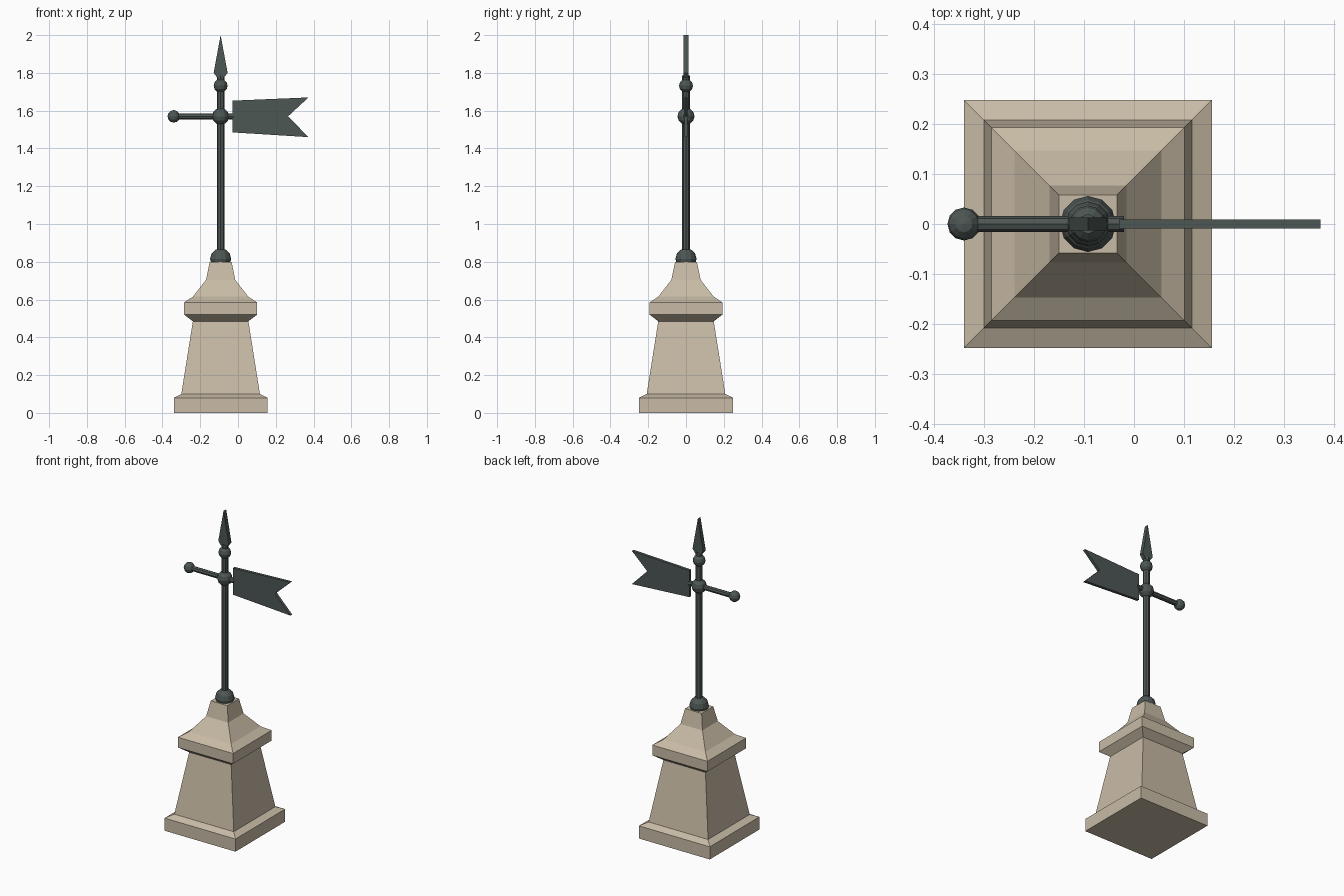
import bpy, bmesh
from math import pi

if "Cube" in bpy.data.objects:
    bpy.data.objects.remove(bpy.data.objects["Cube"])

CX = -0.092  # pole axis


def material(name, rgb):
    m = bpy.data.materials.new(name)
    m.diffuse_color = (*rgb, 1)
    m.use_nodes = True
    m.node_tree.nodes["Principled BSDF"].inputs["Base Color"].default_value = m.diffuse_color
    return m


STONE = material("stone", (0.58, 0.50, 0.38))
IRON = material("iron", (0.075, 0.095, 0.09))


def finish(obj, name, mat):
    obj.name = name
    obj.data.materials.append(mat)
    return obj


def from_bmesh(bm, name, mat):
    bmesh.ops.recalc_face_normals(bm, faces=bm.faces)
    me = bpy.data.meshes.new(name)
    bm.to_mesh(me)
    bm.free()
    obj = bpy.data.objects.new(name, me)
    bpy.context.collection.objects.link(obj)
    return finish(obj, name, mat)


def square_loft(name, profile, mat):
    """Stack of square rings from (half width, z) pairs, capped at both ends."""
    bm = bmesh.new()
    rings = [[bm.verts.new((CX + sx * h, sy * h, z))
              for sx, sy in ((-1, -1), (1, -1), (1, 1), (-1, 1))]
             for h, z in profile]
    for a, b in zip(rings, rings[1:]):
        for i in range(4):
            j = (i + 1) % 4
            bm.faces.new((a[i], a[j], b[j], b[i]))
    bm.faces.new(rings[0])
    bm.faces.new(rings[-1])
    return from_bmesh(bm, name, mat)


def plate(name, outline, half, mat):
    """Flat plate in the xz plane, centred on y = 0."""
    bm = bmesh.new()
    face = bm.faces.new([bm.verts.new((x, -half, z)) for x, z in outline])
    ext = bmesh.ops.extrude_face_region(bm, geom=[face])["geom"]
    bmesh.ops.translate(bm, vec=(0, 2 * half, 0),
                        verts=[v for v in ext if isinstance(v, bmesh.types.BMVert)])
    return from_bmesh(bm, name, mat)


def rod(name, radius, length, loc, rot=(0, 0, 0)):
    bpy.ops.mesh.primitive_cylinder_add(vertices=8, radius=radius, depth=length,
                                        location=loc, rotation=rot)
    return finish(bpy.context.object, name, IRON)


def ball(name, radius, x, z):
    bpy.ops.mesh.primitive_uv_sphere_add(segments=12, ring_count=6, radius=radius,
                                         location=(x, 0, z))
    return finish(bpy.context.object, name, IRON)


# Stone pedestal: plinth, tapered body, moulding and swept cap
square_loft("pedestal", [(0.248, 0), (0.248, 0.08), (0.208, 0.10), (0.147, 0.485),
                         (0.193, 0.52), (0.193, 0.585), (0.147, 0.615),
                         (0.077, 0.705), (0.058, 0.80)], STONE)

# Upright pole and its balls
rod("pole", 0.02, 0.99, (CX, 0, 1.29))
ball("base_ball", 0.056, CX, 0.815)
ball("hub_ball", 0.045, CX, 1.57)
ball("finial_ball", 0.037, CX, 1.732)

# Horizontal arm with counterweight
rod("arm", 0.016, 0.32, (-0.18, 0, 1.57), (0, pi / 2, 0))
ball("counterweight", 0.033, -0.34, 1.57)

# Swallow-tailed vane
plate("vane", [(-0.03, 1.485), (0.373, 1.46), (0.265, 1.57), (0.373, 1.67),
               (-0.03, 1.653)], 0.009, IRON)

# Flat spear point
plate("spear_point", [(CX - 0.018, 1.775), (CX + 0.018, 1.775), (CX + 0.037, 1.80),
                      (CX, 2.0), (CX - 0.037, 1.80)], 0.013, IRON)
